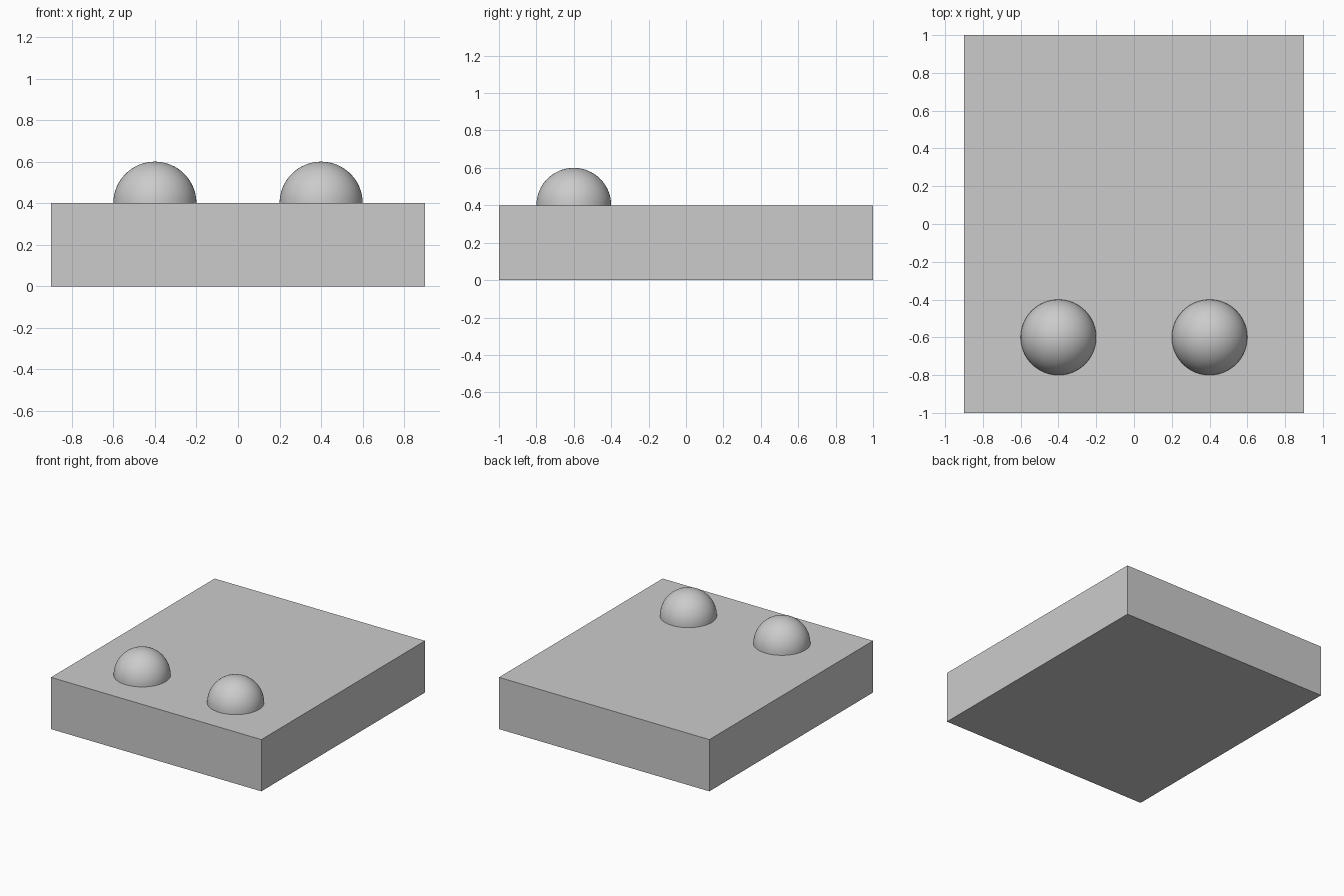
import bpy
import bmesh
import math
from mathutils import Matrix

default_cube = bpy.data.objects.get("Cube")
if default_cube:
    bpy.data.objects.remove(default_cube, do_unlink=True)

# Single plain grey
GREY = (0.6, 0.6, 0.6, 1.0)
grey = bpy.data.materials.new("plain_grey")
grey.use_nodes = True
grey.diffuse_color = GREY
grey.node_tree.nodes["Principled BSDF"].inputs["Base Color"].default_value = GREY

WIDTH, DEPTH, HEIGHT = 1.8, 2.0, 0.4
RADIUS = 0.2


def add_object(name, bm, location):
    mesh = bpy.data.meshes.new(name)
    bm.to_mesh(mesh)
    bm.free()
    mesh.materials.append(grey)
    obj = bpy.data.objects.new(name, mesh)
    obj.location = location
    bpy.context.collection.objects.link(obj)
    return obj


# Flat slab
bm = bmesh.new()
bmesh.ops.create_cube(bm, size=1, matrix=Matrix.Diagonal((WIDTH, DEPTH, HEIGHT, 1)))
add_object("base_slab", bm, (0, 0, HEIGHT / 2))

# Pair of smooth domes, each the upper half of a sphere with a closed base
for side, x in (("left", 0.4), ("right", -0.4)):
    bm = bmesh.new()
    bmesh.ops.create_uvsphere(bm, u_segments=64, v_segments=32, radius=RADIUS)
    bmesh.ops.bisect_plane(bm, geom=bm.verts[:] + bm.edges[:] + bm.faces[:], dist=1e-5,
                           plane_co=(0, 0, 0), plane_no=(0, 0, 1), clear_inner=True)
    bmesh.ops.holes_fill(bm, edges=[e for e in bm.edges if e.is_boundary], sides=0)
    bmesh.ops.recalc_face_normals(bm, faces=bm.faces[:])
    dome = add_object(side + "_dome", bm, (x, -0.6, HEIGHT))
    bpy.ops.object.select_all(action="DESELECT")
    dome.select_set(True)
    bpy.context.view_layer.objects.active = dome
    bpy.ops.object.shade_smooth_by_angle(angle=math.radians(40))
